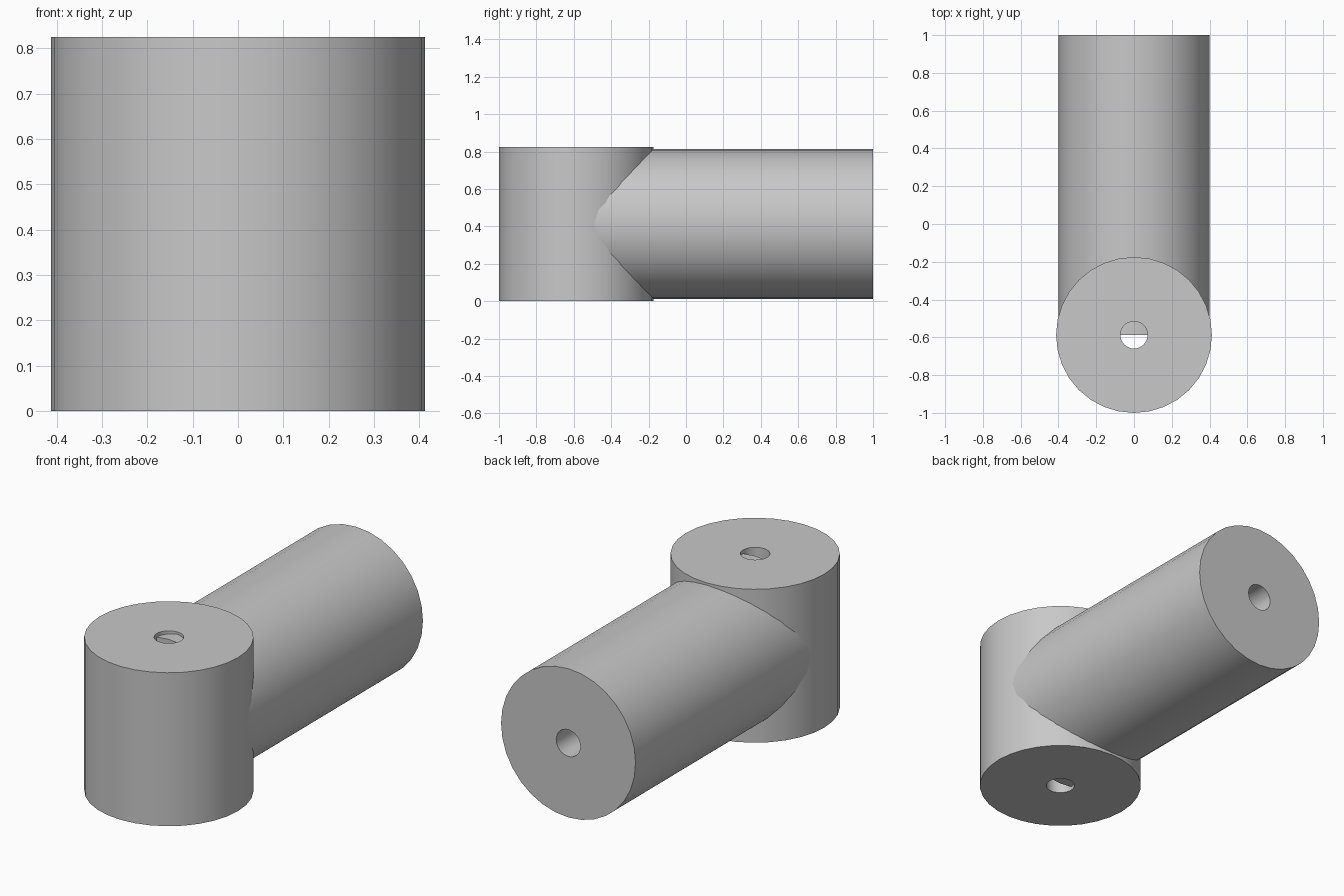
import bpy
import bmesh
import math

default = bpy.data.objects.get("Cube")
if default:
    bpy.data.objects.remove(default, do_unlink=True)

SIDES = 32
BORE = 0.072
POST_RADIUS = 0.4125
ARM_RADIUS = 0.4
AXIS_Y = -1 + POST_RADIUS

# Plain grey
grey = bpy.data.materials.new("plain_grey")
grey.use_nodes = True
colour = (0.58, 0.58, 0.58, 1)
grey.diffuse_color = colour
grey.node_tree.nodes["Principled BSDF"].inputs["Base Color"].default_value = colour


def bored_cylinder(name, radius, length, location, rotation=(0, 0, 0)):
    """Thick tube standing on its origin, made by spinning a rectangle."""
    bm = bmesh.new()
    profile = [(BORE, 0), (radius, 0), (radius, length), (BORE, length)]
    rings = []
    for r, z in profile:
        angles = [math.tau * i / SIDES for i in range(SIDES)]
        rings.append([bm.verts.new((r * math.cos(a), r * math.sin(a), z)) for a in angles])
    for k, lower in enumerate(rings):
        upper = rings[(k + 1) % len(rings)]
        for i in range(SIDES):
            j = (i + 1) % SIDES
            bm.faces.new((lower[i], lower[j], upper[j], upper[i]))
    bmesh.ops.recalc_face_normals(bm, faces=bm.faces)
    mesh = bpy.data.meshes.new(name)
    bm.to_mesh(mesh)
    bm.free()
    mesh.materials.append(grey)
    obj = bpy.data.objects.new(name, mesh)
    obj.location = location
    obj.rotation_euler = rotation
    bpy.context.collection.objects.link(obj)
    bpy.ops.object.select_all(action="DESELECT")
    obj.select_set(True)
    bpy.context.view_layer.objects.active = obj
    bpy.ops.object.shade_smooth_by_angle(angle=math.radians(30))
    return obj


# Upright post with a through bore
bored_cylinder("upright_post", POST_RADIUS, 2 * POST_RADIUS, (0, AXIS_Y, 0))

# Level arm running back from the axis of the post
bored_cylinder("level_arm", ARM_RADIUS, 1 - AXIS_Y, (0, AXIS_Y, POST_RADIUS),
               (-math.pi / 2, 0, 0))
